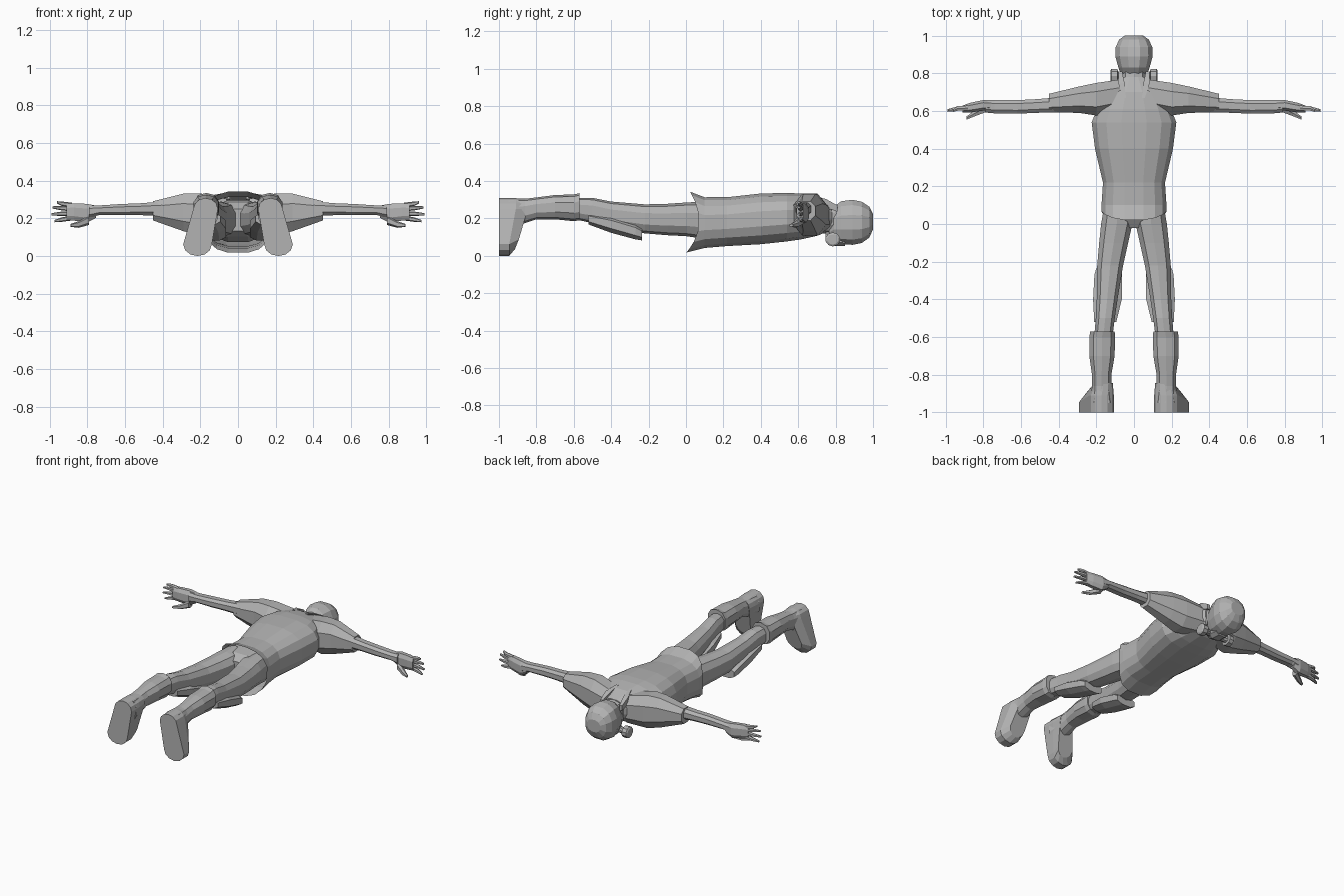
import bpy, bmesh, math

grey = bpy.data.materials.new("plain grey")
grey.diffuse_color = (0.45, 0.45, 0.45, 1)


def finish(name, bm, mirror=False):
    bmesh.ops.recalc_face_normals(bm, faces=bm.faces)
    me = bpy.data.meshes.new(name)
    bm.to_mesh(me)
    bm.free()
    me.materials.append(grey)
    ob = bpy.data.objects.new(name, me)
    bpy.context.collection.objects.link(ob)
    if mirror:
        ob.modifiers.new("Mirror", 'MIRROR').use_mirror_merge = False
    return ob


def loft(name, axis, rings, n=10, power=0.8, mirror=False, start=True, end=True, shift=None):
    """rings: (position, side low, side high, z low, z high); shift moves first-ring points along the axis"""
    bm = bmesh.new()
    loops = []
    for k, (p, s0, s1, z0, z1) in enumerate(rings):
        loop = []
        for i in range(n):
            t = 2 * math.pi * (i + 0.5) / n
            c, s = math.cos(t), math.sin(t)
            c = math.copysign(abs(c) ** power, c)
            s = math.copysign(abs(s) ** power, s)
            a = (s0 + s1) / 2 + (s1 - s0) / 2 * c
            z = (z0 + z1) / 2 + (z1 - z0) / 2 * s
            q = p + (shift(c, s) if shift and k == 0 else 0)
            loop.append(bm.verts.new((a, q, z) if axis == 'y' else (q, a, z)))
        loops.append(loop)
    for A, B in zip(loops, loops[1:]):
        for i in range(n):
            j = (i + 1) % n
            bm.faces.new((A[i], A[j], B[j], B[i]))
    if start:
        bm.faces.new(loops[0])
    if end:
        bm.faces.new(loops[-1])
    return finish(name, bm, mirror)


# Jacket with a flared hem, longer at the front and back than at the sides
loft("jacket", 'y', [
    (0.07, -0.175, 0.175, 0.015, 0.345), (0.10, -0.175, 0.175, 0.04, 0.315),
    (0.22, -0.167, 0.167, 0.05, 0.315), (0.40, -0.21, 0.21, 0.06, 0.335),
    (0.54, -0.228, 0.228, 0.075, 0.338), (0.61, -0.20, 0.20, 0.085, 0.335),
    (0.70, -0.15, 0.15, 0.105, 0.32), (0.78, -0.075, 0.075, 0.15, 0.28)],
    n=16, power=0.75, start=False, shift=lambda c, s: -0.07 * s * s if s < 0 else -0.05 * s * s)

# Pelvis inside the hem
loft("pelvis", 'y', [(-0.02, -0.06, 0.06, 0.13, 0.25), (0.03, -0.155, 0.155, 0.10, 0.285),
                     (0.15, -0.155, 0.155, 0.07, 0.30)], n=12)

# Neck, head and hood collar
loft("neck", 'y', [(0.70, -0.08, 0.08, 0.12, 0.29), (0.83, -0.065, 0.065, 0.12, 0.27)])
loft("head", 'y', [
    (0.765, -0.05, 0.05, 0.10, 0.17), (0.79, -0.07, 0.07, 0.075, 0.265),
    (0.83, -0.085, 0.085, 0.06, 0.295), (0.89, -0.102, 0.102, 0.055, 0.303),
    (0.94, -0.10, 0.10, 0.065, 0.292), (0.98, -0.08, 0.08, 0.095, 0.265),
    (1.0, -0.05, 0.05, 0.14, 0.225)], n=12, power=0.85)
loft("collar_strap", 'y', [(0.67, 0.04, 0.06, 0.30, 0.33), (0.75, 0.045, 0.09, 0.25, 0.31),
                           (0.81, 0.06, 0.085, 0.23, 0.275)], n=4, mirror=True)

# Mask snout with a filter canister on each side
loft("mask_snout", 'y', [(0.745, -0.035, 0.035, 0.075, 0.13), (0.79, -0.055, 0.055, 0.05, 0.14),
                         (0.85, -0.05, 0.05, 0.05, 0.12)], n=8)
loft("filter_canister", 'x', [(0.04, 0.76, 0.80, 0.07, 0.11), (0.085, 0.765, 0.81, 0.065, 0.11),
                              (0.088, 0.745, 0.825, 0.05, 0.125), (0.12, 0.745, 0.825, 0.05, 0.125),
                              (0.126, 0.755, 0.815, 0.06, 0.115)],
     n=10, power=1, mirror=True)

# Wide short sleeves, arms and hands
loft("sleeve", 'x', [
    (0.06, 0.60, 0.775, 0.11, 0.31), (0.20, 0.57, 0.755, 0.10, 0.34),
    (0.29, 0.585, 0.735, 0.125, 0.338), (0.45, 0.59, 0.695, 0.185, 0.295)],
    n=8, power=0.85, mirror=True)
loft("arm", 'x', [
    (0.40, 0.59, 0.675, 0.21, 0.292), (0.52, 0.588, 0.665, 0.215, 0.282),
    (0.62, 0.583, 0.66, 0.215, 0.278), (0.74, 0.585, 0.66, 0.215, 0.27),
    (0.79, 0.59, 0.66, 0.20, 0.272)], n=8, mirror=True)
loft("palm", 'x', [(0.755, 0.605, 0.655, 0.20, 0.27), (0.80, 0.60, 0.66, 0.175, 0.28),
                   (0.87, 0.59, 0.645, 0.185, 0.283), (0.91, 0.59, 0.63, 0.19, 0.28)],
     n=8, mirror=True)
for i, (tip, zr, zt) in enumerate([(0.96, 0.27, 0.285), (0.985, 0.25, 0.258),
                                   (0.99, 0.226, 0.222), (0.975, 0.202, 0.185)]):
    loft(f"finger_{i + 1}", 'x', [
        (0.88, 0.60, 0.63, zr - 0.013, zr + 0.013), (0.935, 0.60, 0.627, (zr + zt) / 2 - 0.012, (zr + zt) / 2 + 0.012),
        (tip, 0.595, 0.61, zt - 0.006, zt + 0.006)], n=6, mirror=True)
loft("thumb", 'x', [(0.79, 0.59, 0.64, 0.165, 0.215), (0.845, 0.57, 0.605, 0.15, 0.185),
                    (0.89, 0.553, 0.572, 0.155, 0.17)], n=6, mirror=True)

# Trouser legs
loft("leg", 'y', [
    (0.10, 0.02, 0.16, 0.09, 0.29), (0.0, 0.005, 0.178, 0.105, 0.285),
    (-0.10, 0.028, 0.188, 0.11, 0.278), (-0.22, 0.055, 0.198, 0.12, 0.275),
    (-0.40, 0.085, 0.20, 0.15, 0.29), (-0.50, 0.10, 0.205, 0.175, 0.31),
    (-0.62, 0.115, 0.215, 0.20, 0.31)], n=10, mirror=True)

# Flared knee guards on the front of the legs
loft("knee_guard", 'y', [
    (-0.235, 0.06, 0.205, 0.08, 0.15), (-0.27, 0.058, 0.215, 0.085, 0.175),
    (-0.40, 0.06, 0.222, 0.12, 0.215), (-0.52, 0.09, 0.215, 0.165, 0.23)],
    n=8, mirror=True)

# Boot shafts
loft("boot_shaft", 'y', [
    (-0.57, 0.10, 0.235, 0.19, 0.335), (-0.60, 0.098, 0.24, 0.185, 0.328),
    (-0.70, 0.10, 0.24, 0.195, 0.325), (-0.80, 0.118, 0.225, 0.195, 0.312),
    (-0.86, 0.118, 0.225, 0.175, 0.305), (-0.95, 0.105, 0.235, 0.15, 0.308)],
    n=10, mirror=True)

# Feet: rounded sole outline from heel to toe, with a sloped instep
bm = bmesh.new()
outline = []
for i in range(7):
    t = math.pi * i / 6
    outline.append((0.172 + 0.065 * math.cos(t), 0.25 + 0.058 * math.sin(t)))
for i in range(7):
    t = math.pi * (1 + i / 6)
    outline.append((0.215 + 0.076 * math.cos(t), 0.062 + 0.062 * math.sin(t)))
sole = [bm.verts.new((x, -1.0, z)) for x, z in outline]
middle = [bm.verts.new((x, -0.95 + 0.04 * min(1, z / 0.2) if z > 0.1 else -0.945, z)) for x, z in outline]
upper = [bm.verts.new((0.175 + (x - 0.19) * 0.75, -0.915 + 0.07 * min(1, z / 0.2), 0.035 + z * 0.87))
         for x, z in outline]
m = len(outline)
for A, B in ((sole, middle), (middle, upper)):
    for i in range(m):
        bm.faces.new((A[i], A[(i + 1) % m], B[(i + 1) % m], B[i]))
bm.faces.new(sole)
bm.faces.new(upper)
finish("foot", bm, True)
